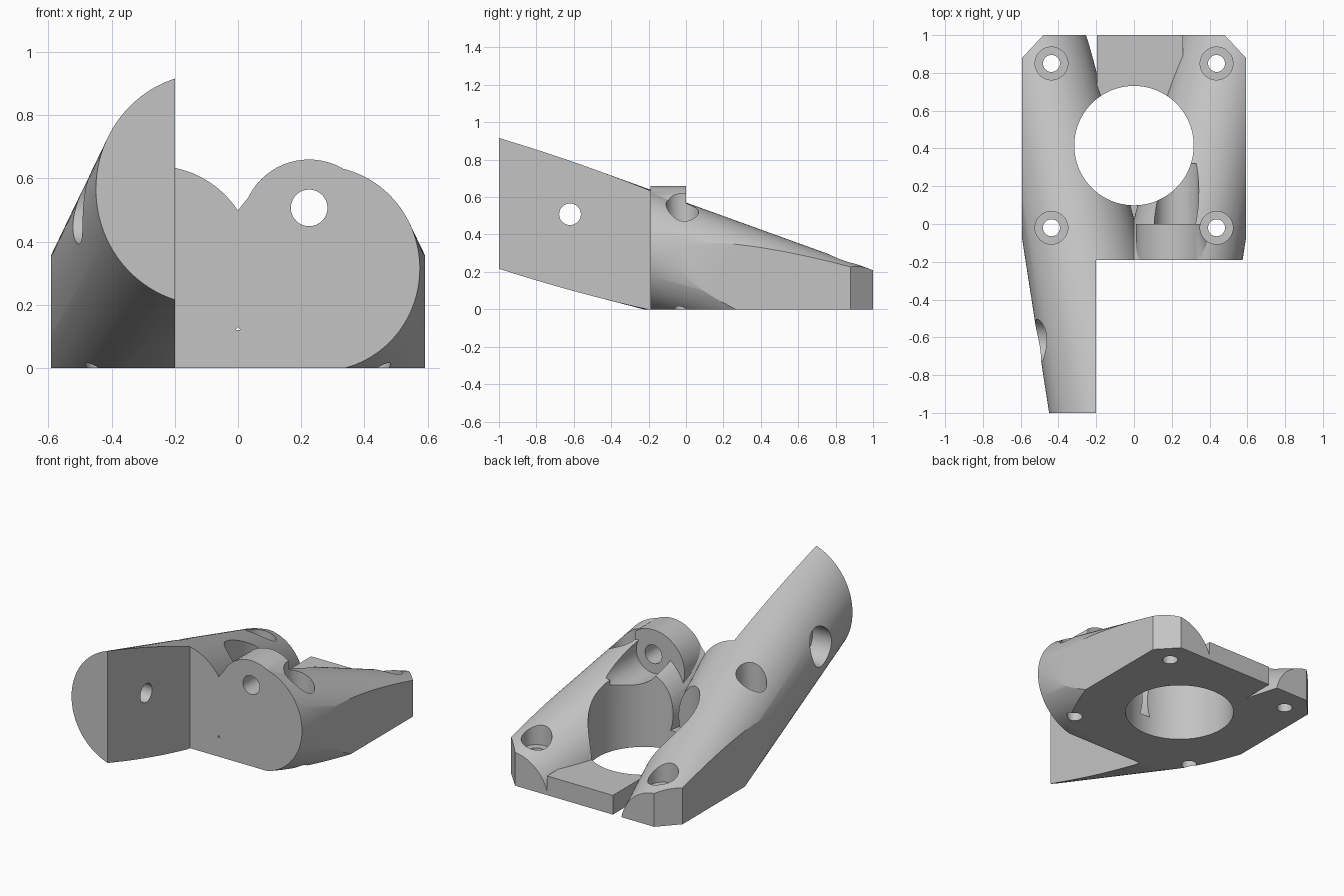
import bpy
import bmesh
import math
from mathutils import Matrix, Vector

old = bpy.data.objects.get("Cube")
if old:
    bpy.data.objects.remove(old, do_unlink=True)

grey = bpy.data.materials.new("light_grey")
grey.use_nodes = True
COLOR = (0.55, 0.55, 0.55, 1)
grey.diffuse_color = COLOR
grey.node_tree.nodes["Principled BSDF"].inputs["Base Color"].default_value = COLOR


def make(name, bm):
    bmesh.ops.recalc_face_normals(bm, faces=bm.faces)
    mesh = bpy.data.meshes.new(name)
    bm.to_mesh(mesh)
    bm.free()
    mesh.materials.append(grey)
    obj = bpy.data.objects.new(name, mesh)
    bpy.context.collection.objects.link(obj)
    return obj


def loft(name, rings):
    """Closed solid between two matching rings of points."""
    bm = bmesh.new()
    a, b = [[bm.verts.new(p) for p in ring] for ring in rings]
    bm.faces.new(a)
    bm.faces.new(b)
    n = len(a)
    for i in range(n):
        j = (i + 1) % n
        bm.faces.new((a[i], a[j], b[j], b[i]))
    return make(name, bm)


def rod(name, start, end, radius, sides=64):
    """Cylinder running from start to end."""
    start, end = Vector(start), Vector(end)
    axis = end - start
    bm = bmesh.new()
    turn = axis.to_track_quat("Z", "Y").to_matrix().to_4x4()
    bmesh.ops.create_cone(bm, cap_ends=True, segments=sides, radius1=radius,
                          radius2=radius, depth=axis.length,
                          matrix=Matrix.Translation((start + end) / 2) @ turn)
    return make(name, bm)


def combine(target, tool, operation):
    mod = target.modifiers.new("combine", "BOOLEAN")
    mod.object = tool
    mod.operation = operation
    mod.solver = "EXACT"
    bpy.context.view_layer.objects.active = target
    bpy.ops.object.modifier_apply(modifier=mod.name)
    bpy.data.objects.remove(tool, do_unlink=True)


def tube_ring(side, y, sides=128):
    """Upright section of a sloping, splayed, tapering tube."""
    t = y + 0.19
    x, z, r = 0.26 + 0.205 * t, 0.315 - 0.31 * t, 0.315 - 0.05 * t
    angles = [math.tau * i / sides for i in range(sides)]
    return [(side * (x + r * math.cos(a)), y, z + 1.03 * r * math.sin(a)) for a in angles]


# Two splayed tubes, the right one reaching forward as an arm
body = loft("bracket_body", [tube_ring(-1, -1.05), tube_ring(-1, 1.05)])
combine(body, loft("left_tube", [tube_ring(1, -0.3), tube_ring(1, 1.05)]), "UNION")

# Flat web between the tubes and the round screw boss
web = [(-0.195, -0.3), (0.26, -0.3), (0.26, 1.1), (-0.195, 1.1)]
combine(body, loft("web", [[(x, y, z) for x, y in web] for z in (-0.1, 0.12)]), "UNION")
combine(body, rod("boss", (0.225, -0.3, 0.445), (0.225, 0, 0.445), 0.215), "UNION")

# Trim to the footprint with chamfered back corners
outline = [(-0.592, -1), (-0.2, -1), (-0.2, -0.19), (0.592, -0.19),
           (0.592, 0.88), (0.48, 1), (-0.48, 1), (-0.592, 0.88)]
combine(body, loft("footprint", [[(x, y, z) for x, y in outline] for z in (0, 1.2)]), "INTERSECT")

# Large central opening
combine(body, rod("opening", (0, 0.415, -0.2), (0, 0.415, 1.2), 0.316, 128), "DIFFERENCE")

# Four counterbored mounting holes
for x in (-0.437, 0.437):
    for y in (-0.02, 0.85):
        combine(body, rod("bolt_hole", (x, y, -0.2), (x, y, 1), 0.045, 32), "DIFFERENCE")
        combine(body, rod("bolt_seat", (x, y, 0.17), (x, y, 1), 0.087, 48), "DIFFERENCE")

# Screw hole through the boss with a clearance groove behind it
combine(body, rod("boss_hole", (0.225, -0.4, 0.507), (0.225, 0.1, 0.507), 0.058, 32), "DIFFERENCE")
combine(body, rod("boss_groove", (0.225, 0, 0.507), (0.225, 0.32, 0.507), 0.118), "DIFFERENCE")

# Cross hole through the arm with its outer counterbore
combine(body, rod("arm_hole", (-0.8, -0.62, 0.508), (0, -0.62, 0.508), 0.058, 32), "DIFFERENCE")
combine(body, rod("arm_seat", (-0.8, -0.62, 0.508), (-0.36, -0.62, 0.508), 0.115), "DIFFERENCE")

# Smooth curved walls, keep machined edges sharp
bpy.ops.object.select_all(action="DESELECT")
body.select_set(True)
bpy.context.view_layer.objects.active = body
bpy.ops.object.shade_smooth_by_angle(angle=math.radians(25))
